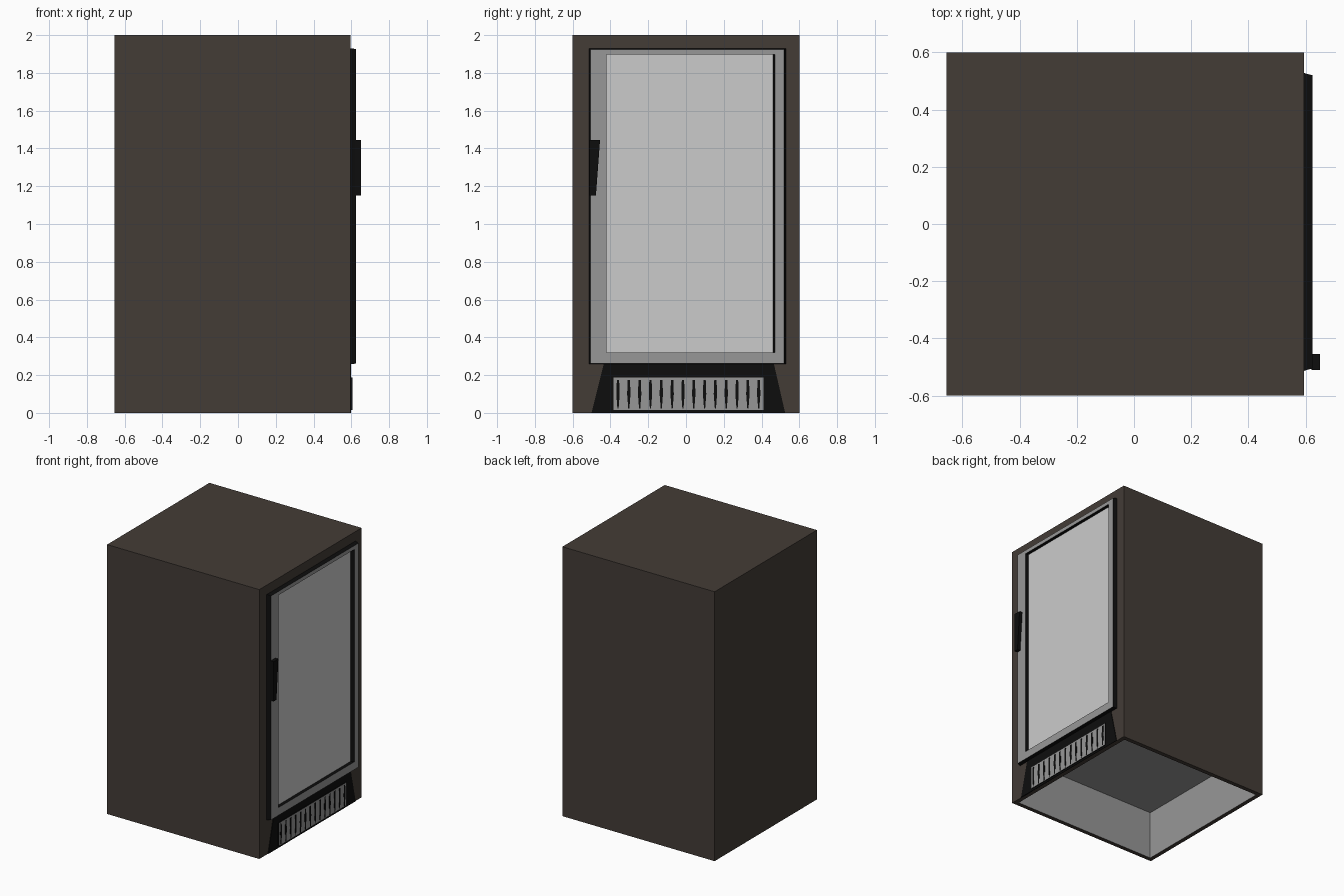
import bpy, bmesh

if "Cube" in bpy.data.objects:
    bpy.data.objects.remove(bpy.data.objects["Cube"])


def material(name, rgb):
    m = bpy.data.materials.new(name)
    m.diffuse_color = (*rgb, 1)
    m.use_nodes = True
    m.node_tree.nodes["Principled BSDF"].inputs["Base Color"].default_value = m.diffuse_color
    return m


BROWN = material("dark_brown", (0.057, 0.045, 0.037))
BLACK = material("black_trim", (0.004, 0.004, 0.004))
GREY = material("mid_grey", (0.31, 0.31, 0.31))


def finish(name, bm, mats):
    bmesh.ops.recalc_face_normals(bm, faces=bm.faces[:])
    me = bpy.data.meshes.new(name)
    bm.to_mesh(me)
    bm.free()
    for m in mats:
        me.materials.append(m)
    ob = bpy.data.objects.new(name, me)
    bpy.context.collection.objects.link(ob)
    return ob


def rect(y0, y1, z0, z1):
    return [(y0, z0), (y1, z0), (y1, z1), (y0, z1)]


def add_loft(bm, rings, cap_index=0, wall_index=None):
    """Join (x, yz outline) rings, capping first and last; wall_index = material per wall."""
    vs = [[bm.verts.new((x, y, z)) for y, z in pts] for x, pts in rings]
    n = len(vs[0])
    for k, (a, b) in enumerate(zip(vs, vs[1:])):
        for i in range(n):
            f = bm.faces.new((a[i], a[(i + 1) % n], b[(i + 1) % n], b[i]))
            f.material_index = wall_index[k] if wall_index else 0
    bm.faces.new(vs[0][::-1])
    bm.faces.new(vs[-1]).material_index = cap_index


def loft(name, rings, mats, cap_index=0, wall_index=None):
    bm = bmesh.new()
    add_loft(bm, rings, cap_index, wall_index)
    return finish(name, bm, mats)


# Cabinet with a hollow underside
bm = bmesh.new()
outline = rect(-0.6, 0.6, 0, 2)
add_loft(bm, [(-0.655, outline), (0.595, outline)])
bm.normal_update()
bottom = min(bm.faces, key=lambda f: f.calc_center_median().z)
bmesh.ops.inset_region(bm, faces=[bottom], thickness=0.045)
inner = bmesh.ops.extrude_discrete_faces(bm, faces=[bottom])["faces"][0]
bmesh.ops.translate(bm, verts=inner.verts[:], vec=(0, 0, 0.36))
inner.material_index = 1
for e in inner.edges:
    for f in e.link_faces:
        f.material_index = 1
finish("cabinet", bm, [BROWN, GREY])

# Door frame: black outer and inner walls, grey front, recessed glass
loft("door_frame", [
    (0.59, rect(-0.515, 0.53, 0.258, 1.93)),
    (0.605, rect(-0.51, 0.525, 0.258, 1.93)),
    (0.625, rect(-0.505, 0.52, 0.262, 1.925)),
    (0.625, rect(-0.42, 0.472, 0.32, 1.897)),
    (0.598, rect(-0.42, 0.46, 0.32, 1.897)),
], [BLACK, GREY], 0, [0, 0, 1, 0])
glass = rect(-0.42, 0.46, 0.32, 1.897)
loft("door_glass", [(0.594, glass), (0.6, glass)], [])

# Tapered door handle
grip = [(-0.51, 1.15), (-0.477, 1.15), (-0.455, 1.445), (-0.51, 1.445)]
loft("door_handle", [(0.62, grip), (0.65, grip)], [BLACK])

# Black kick panel below the door
kick = [(-0.5, 0.0), (0.525, 0.0), (0.465, 0.26), (-0.435, 0.26)]
loft("kick_panel", [(0.59, kick), (0.599, kick)], [BLACK])

# Vent plate with pointed slits
plate = rect(-0.385, 0.41, 0.015, 0.187)
loft("vent_plate", [(0.594, plate), (0.605, plate)], [BLACK, GREY], 1)
bm = bmesh.new()
for i in range(14):
    y = -0.36 + i * 0.0573
    slit = [(y - 0.003, 0.022), (y + 0.003, 0.022), (y + 0.009, 0.1),
            (y + 0.006, 0.175), (y - 0.006, 0.175), (y - 0.009, 0.1)]
    add_loft(bm, [(0.604, slit), (0.607, slit)])
finish("vent_slits", bm, [BLACK])
